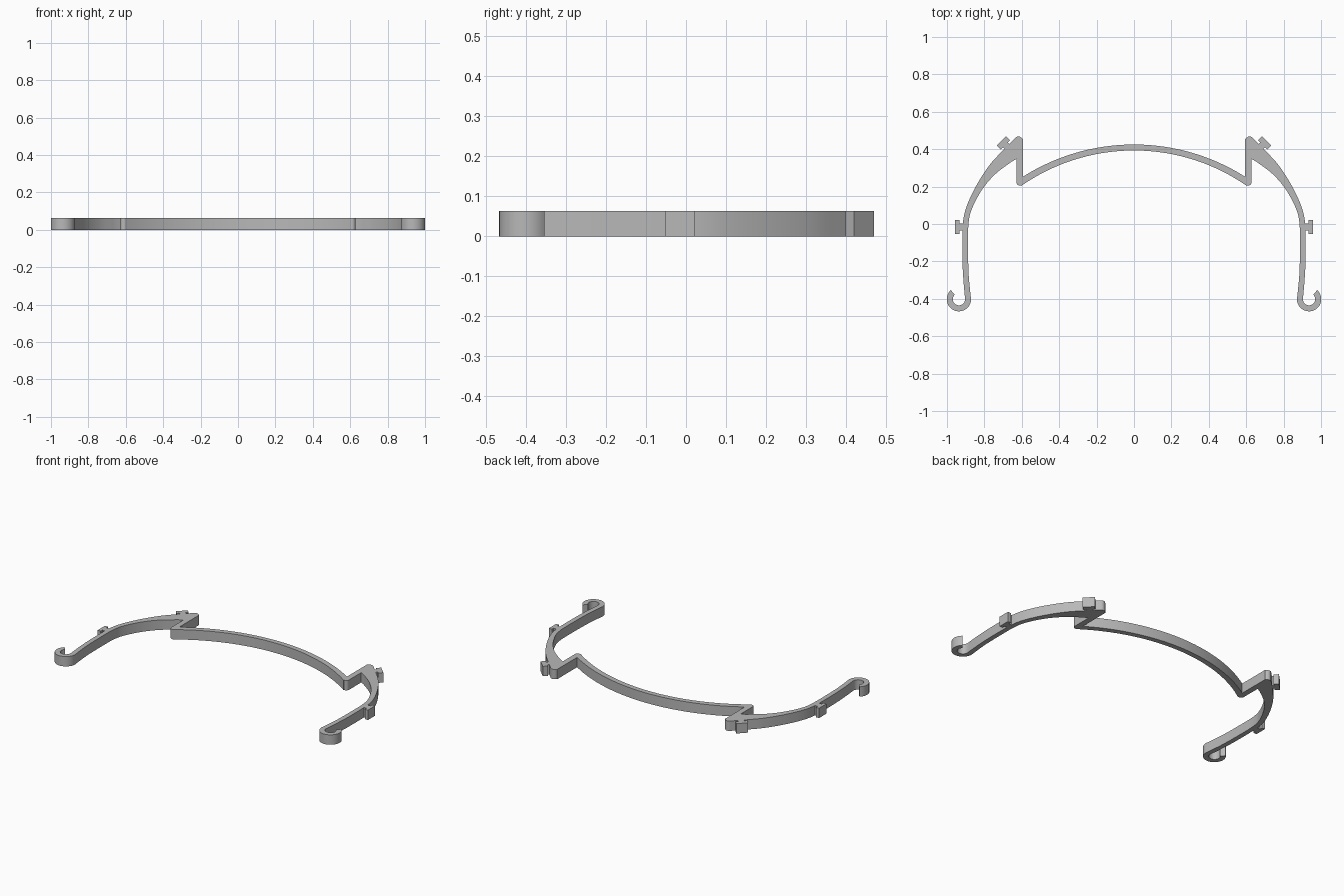
import bpy, bmesh
from math import sin, cos, radians, sqrt
from mathutils import Vector

HEIGHT = 0.063

if "Cube" in bpy.data.objects:
    bpy.data.objects.remove(bpy.data.objects["Cube"])

grey = bpy.data.materials.new("plain grey")
grey.use_nodes = True
COLOUR = (0.48, 0.48, 0.48, 1)
grey.diffuse_color = COLOUR
grey.node_tree.nodes["Principled BSDF"].inputs["Base Color"].default_value = COLOUR


def spline(points, steps=6):
    """Smooth curve through the points."""
    p = [Vector(q) for q in points]
    p = [2 * p[0] - p[1]] + p + [2 * p[-1] - p[-2]]
    out = []
    for a, b, c, d in zip(p, p[1:], p[2:], p[3:]):
        for i in range(steps):
            t = i / steps
            out.append(0.5 * (2 * b + (c - a) * t + (2 * a - 5 * b + 4 * c - d) * t**2
                              + (3 * b - a - 3 * c + d) * t**3))
    return out + [p[-2]]


def arc(centre, radius, start, end, steps=20):
    angles = [radians(start + (end - start) * i / steps) for i in range(steps + 1)]
    return [(centre[0] + radius * cos(a), centre[1] + radius * sin(a)) for a in angles]


def plate(name, outline, side=1):
    """Extrude a flat outline upwards; side -1 mirrors it."""
    bm = bmesh.new()
    face = bm.faces.new([bm.verts.new((side * p[0], p[1], 0)) for p in outline])
    top = bmesh.ops.extrude_face_region(bm, geom=[face])["geom"]
    bmesh.ops.translate(bm, vec=(0, 0, HEIGHT),
                        verts=[v for v in top if isinstance(v, bmesh.types.BMVert)])
    bmesh.ops.recalc_face_normals(bm, faces=bm.faces)
    mesh = bpy.data.meshes.new(name)
    bm.to_mesh(mesh)
    bm.free()
    mesh.materials.append(grey)
    obj = bpy.data.objects.new(name, mesh)
    bpy.context.collection.objects.link(obj)
    bpy.ops.object.select_all(action="DESELECT")
    obj.select_set(True)
    bpy.context.view_layer.objects.active = obj
    bpy.ops.object.shade_smooth_by_angle(angle=radians(30))


def t_peg(base, direction, stalk, head_depth, head_half, stalk_half):
    """T-shaped outline standing on base and pointing along direction."""
    d = Vector(direction).normalized()
    n = Vector((-d.y, d.x))
    full = stalk + head_depth
    local = [(0, -stalk_half), (stalk, -stalk_half), (stalk, -head_half), (full, -head_half),
             (full, head_half), (stalk, head_half), (stalk, stalk_half), (0, stalk_half)]
    return [Vector(base) + d * u + n * v for u, v in local]


# Brow band: two shallow arcs of slightly different radius
def brow_arc(top, radius, half=0.605, steps=48):
    xs = [half * (2 * i / steps - 1) for i in range(steps + 1)]
    return [(x, top - radius + sqrt(radius**2 - x**2)) for x in xs]


plate("brow_band", brow_arc(0.425, 1.11) + brow_arc(0.393, 1.055)[::-1])

# Side outline: corner post, tapering temple, straight arm and end hook
HOOK = (0.936, -0.402)
post = [(0.629, 0.347)] + arc((0.61, 0.224), 0.019, 0, -150, 8)
corner = [(0.593, 0.26), (0.593, 0.455)] + arc((0.618, 0.446), 0.022, 150, 45, 6)
outer_edge = spline([(0.70, 0.395), (0.77, 0.318), (0.835, 0.22), (0.885, 0.12),
                     (0.910, 0.04), (0.917, -0.05), (0.917, -0.2), (0.912, -0.3),
                     (0.903, -0.402)])
hook_inner = arc(HOOK, 0.033, 180, 408)
hook_outer = arc(HOOK, 0.065, 408, 180, 28)
inner_edge = spline([(0.876, -0.36), (0.884, -0.27), (0.887, -0.15), (0.885, 0.0),
                     (0.865, 0.085), (0.81, 0.187), (0.74, 0.268), (0.655, 0.333)])
side_outline = post + corner + outer_edge[:-1] + hook_inner + hook_outer + inner_edge

for label, side in (("left", 1), ("right", -1)):
    plate(label + "_side_arm", side_outline, side)
    plate(label + "_corner_peg",
          t_peg((0.665, 0.40), (1, 1), 0.033, 0.03, 0.035, 0.018), side)
    plate(label + "_temple_peg",
          t_peg((0.905, -0.016), (1, 0), 0.029, 0.022, 0.037, 0.02), side)
